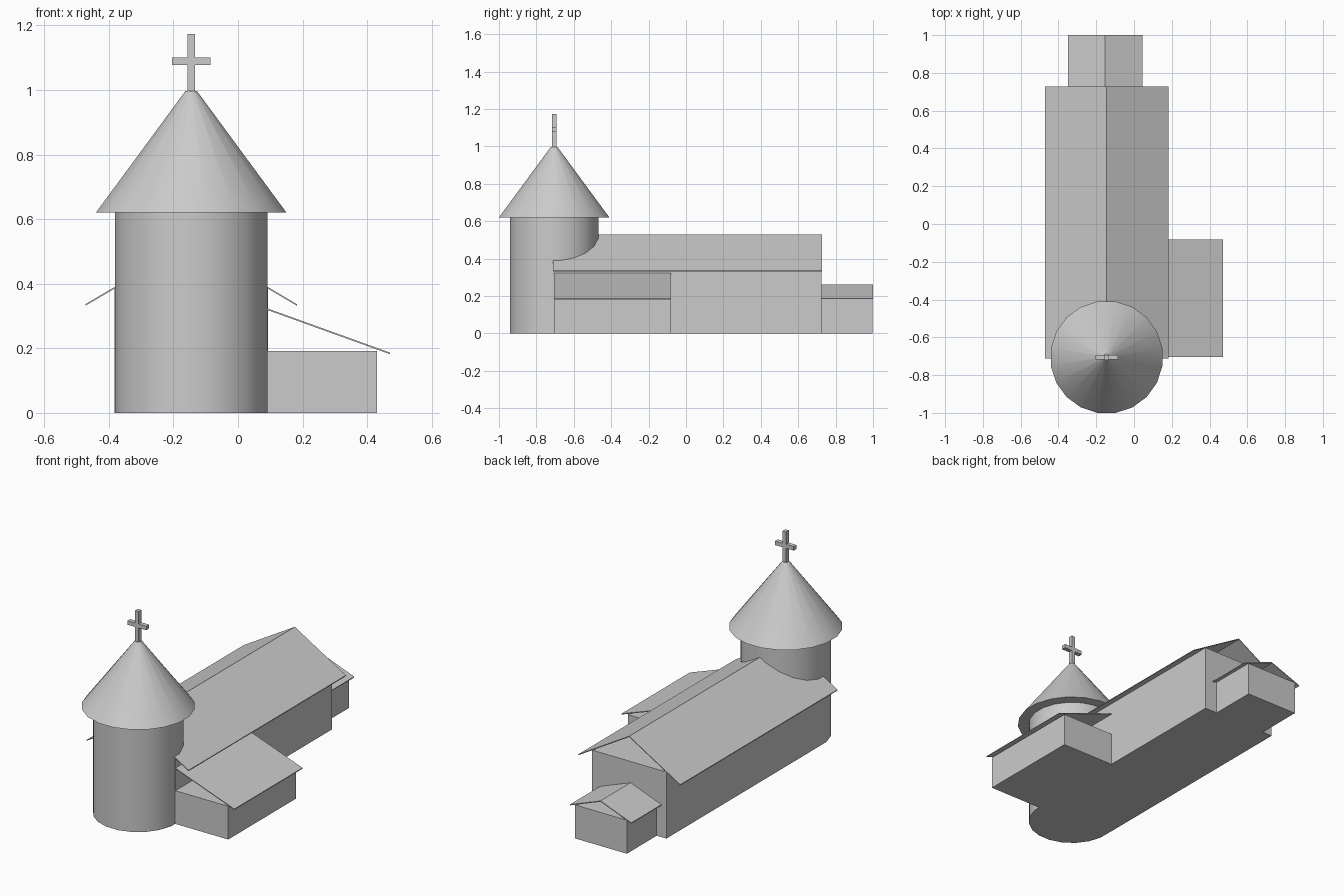
import bpy, math
from mathutils import Matrix

if "Cube" in bpy.data.objects:
    bpy.data.objects.remove(bpy.data.objects["Cube"])

CX, TY = -0.145, -0.705   # church axis, tower centre


def box(name, x0, x1, y0, y1, z0, z1):
    bpy.ops.mesh.primitive_cube_add(size=1)
    ob = bpy.context.object
    ob.name = name
    ob.data.transform(Matrix.Translation(((x0 + x1) / 2, (y0 + y1) / 2, (z0 + z1) / 2))
                      @ Matrix.Diagonal((x1 - x0, y1 - y0, z1 - z0, 1)))
    return ob


def extrude_y(name, profile, y0, y1):
    """Closed (x, z) profile swept along y."""
    n = len(profile)
    verts = [(x, y, z) for y in (y0, y1) for x, z in profile]
    faces = [tuple(range(n)), tuple(range(2 * n - 1, n - 1, -1))]
    faces += [(i, i + n, (i + 1) % n + n, (i + 1) % n) for i in range(n)]
    me = bpy.data.meshes.new(name)
    me.from_pydata(verts, [], faces)
    ob = bpy.data.objects.new(name, me)
    bpy.context.collection.objects.link(ob)
    return ob


def roof(name, line, y0, y1, t=0.005):
    """Thin sheet following the roof line."""
    return extrude_y(name, line + [(x, z - t) for x, z in reversed(line)], y0, y1)


def round_part(name, r1, r2, z0, z1, sides=20):
    bpy.ops.mesh.primitive_cone_add(vertices=sides, radius1=r1, radius2=r2, depth=z1 - z0)
    ob = bpy.context.object
    ob.name = name
    ob.data.transform(Matrix.Translation((CX, TY, (z0 + z1) / 2))
                      @ Matrix.Rotation(math.pi / sides, 4, 'Z'))
    bpy.ops.object.shade_smooth_by_angle(angle=math.radians(30))
    return ob


# round tower with conical roof
round_part("tower", 0.239, 0.239, 0, 0.62)
round_part("tower_roof", 0.299, 0.018, 0.62, 0.997)

# cross on the tower
right = [(0.0115, 0.99), (0.0115, 1.078), (0.06, 1.078), (0.06, 1.101),
         (0.0115, 1.101), (0.0115, 1.173)]
cross = [(CX + x, z) for x, z in right] + [(CX - x, z) for x, z in reversed(right)]
extrude_y("cross", cross, TY - 0.0125, TY + 0.0125)

# nave with open gabled roof
box("nave_walls", -0.382, 0.093, TY, 0.725, 0, 0.385)
roof("nave_roof", [(-0.472, 0.337), (CX, 0.53), (0.182, 0.337)], -0.712, 0.727)

# small chancel at the back
box("chancel_walls", -0.32, 0.013, 0.72, 0.998, 0, 0.194)
roof("chancel_roof", [(-0.35, 0.188), (-0.153, 0.262), (0.044, 0.188)], 0.72, 1.0)

# side annex with lean-to roof
box("annex_walls", 0.09, 0.431, TY, -0.083, 0, 0.192)
roof("annex_roof", [(0.09, 0.324), (0.47, 0.187)], TY, -0.081)

# make all normals point outward
for ob in list(bpy.context.collection.objects):
    import bmesh
    bm = bmesh.new()
    bm.from_mesh(ob.data)
    bmesh.ops.recalc_face_normals(bm, faces=bm.faces)
    bm.to_mesh(ob.data)
    bm.free()
